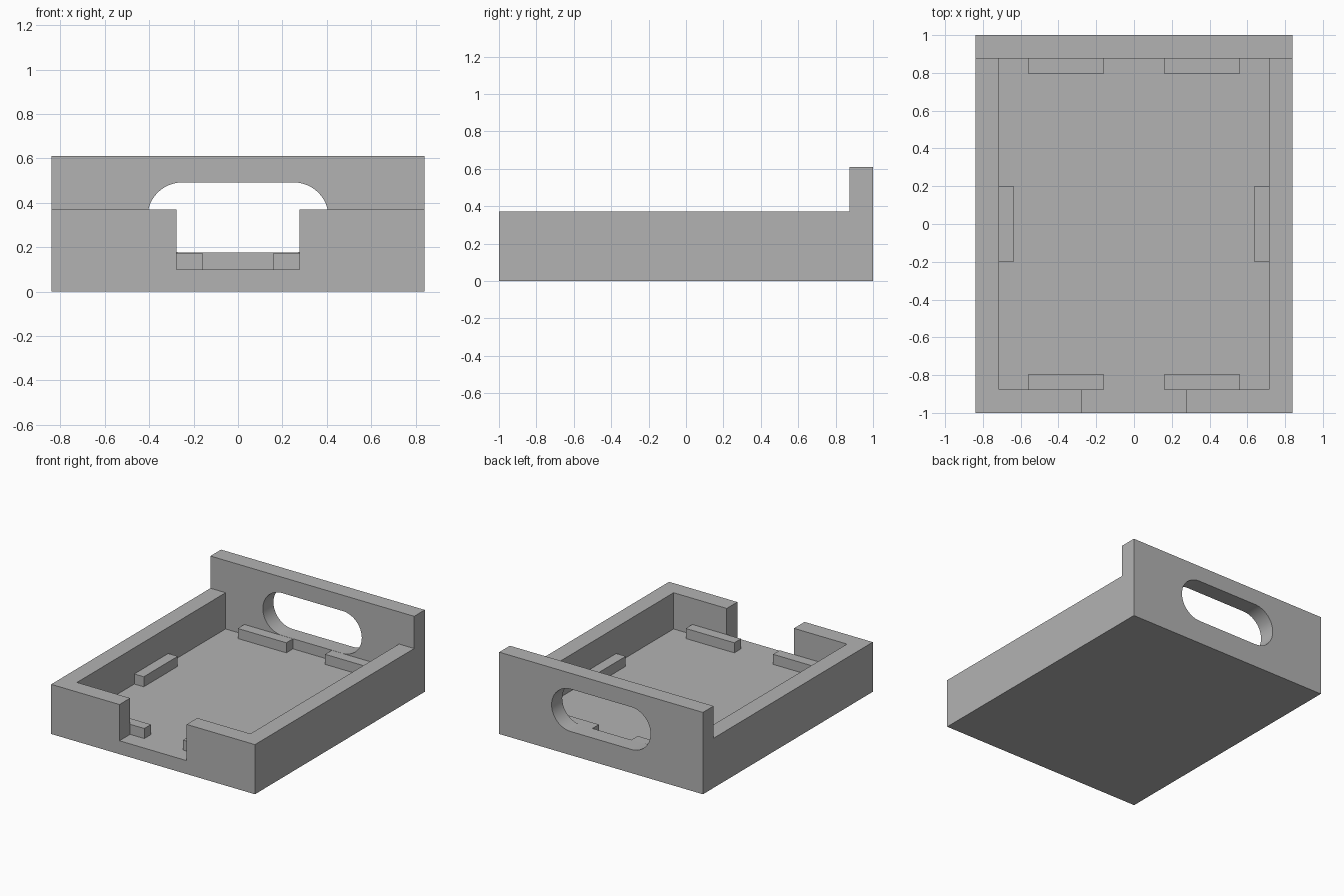
import bpy, bmesh, math
from mathutils import Vector

if "Cube" in bpy.data.objects:
    bpy.data.objects.remove(bpy.data.objects["Cube"], do_unlink=True)

grey = bpy.data.materials.new("plain grey")
grey.use_nodes = True
colour = (0.45, 0.45, 0.45, 1)
grey.diffuse_color = colour
grey.node_tree.nodes["Principled BSDF"].inputs["Base Color"].default_value = colour

HALF_W, WALL, FLOOR, RIM, TOP = 0.84, 0.125, 0.10, 0.37, 0.61
INNER_X, INNER_Y, GAP = 0.715, 1 - WALL, 0.277


def prism(name, outline, sweep):
    """Extrude a closed 3D outline along a vector."""
    bm = bmesh.new()
    face = bm.faces.new([bm.verts.new(p) for p in outline])
    ext = bmesh.ops.extrude_face_region(bm, geom=[face])
    moved = [v for v in ext["geom"] if isinstance(v, bmesh.types.BMVert)]
    bmesh.ops.translate(bm, vec=Vector(sweep), verts=moved)
    bmesh.ops.recalc_face_normals(bm, faces=bm.faces)
    mesh = bpy.data.meshes.new(name)
    bm.to_mesh(mesh)
    bm.free()
    mesh.materials.append(grey)
    obj = bpy.data.objects.new(name, mesh)
    bpy.context.collection.objects.link(obj)
    return obj


def box(name, x0, x1, y0, y1, z0, z1):
    return prism(name, [(x0, y0, z0), (x1, y0, z0), (x1, y1, z0), (x0, y1, z0)],
                 (0, 0, z1 - z0))


def cut(target, cutter):
    """Subtract the cutter, then discard it."""
    cutter.hide_render = True
    mod = target.modifiers.new("cut", 'BOOLEAN')
    mod.operation, mod.solver, mod.object = 'DIFFERENCE', 'EXACT', cutter
    bpy.context.view_layer.objects.active = target
    bpy.ops.object.modifier_apply(modifier=mod.name)
    bpy.data.objects.remove(cutter, do_unlink=True)


# Tray body: stepped side profile swept across the width
side = [(-1, 0), (1, 0), (1, TOP), (INNER_Y, TOP), (INNER_Y, RIM), (-1, RIM)]
tray = prism("tray", [(-HALF_W, y, z) for y, z in side], (2 * HALF_W, 0, 0))

# Cavity with the front opening, cut as one plan shape
half = [(GAP, -1.2), (GAP, -INNER_Y), (INNER_X, -INNER_Y), (INNER_X, INNER_Y)]
plan = half + [(-x, y) for x, y in reversed(half)]
cut(tray, prism("cavity_cutter", [(x, y, FLOOR) for x, y in plan], (0, 0, 0.5)))

# Rounded slot through the back wall
radius, centre_z, offset, steps = 0.158, 0.334, 0.25, 24
slot = []
for sign, start in ((1, -math.pi / 2), (-1, math.pi / 2)):
    for i in range(steps + 1):
        a = start + math.pi * i / steps
        slot.append((sign * offset + radius * math.cos(a), 0.8,
                     centre_z + radius * math.sin(a)))
cut(tray, prism("slot_cutter", slot, (0, 0.4, 0)))

# Smooth slot ends, crisp corners elsewhere
bpy.ops.object.select_all(action='DESELECT')
tray.select_set(True)
bpy.context.view_layer.objects.active = tray
bpy.ops.object.shade_smooth_by_angle(angle=math.radians(30))

# Low support blocks against each wall
DEPTH, BLOCK_TOP = 0.078, 0.175
for label, s in (("left", 1), ("right", -1)):
    xs = sorted((s * 0.16, s * 0.56))
    box(f"back_{label}_block", *xs, INNER_Y - DEPTH, INNER_Y, FLOOR, BLOCK_TOP)
    box(f"front_{label}_block", *xs, -INNER_Y, DEPTH - INNER_Y, FLOOR, BLOCK_TOP)
    xs = sorted((s * (INNER_X - DEPTH), s * INNER_X))
    box(f"{label}_side_block", *xs, -0.2, 0.2, FLOOR, BLOCK_TOP)
